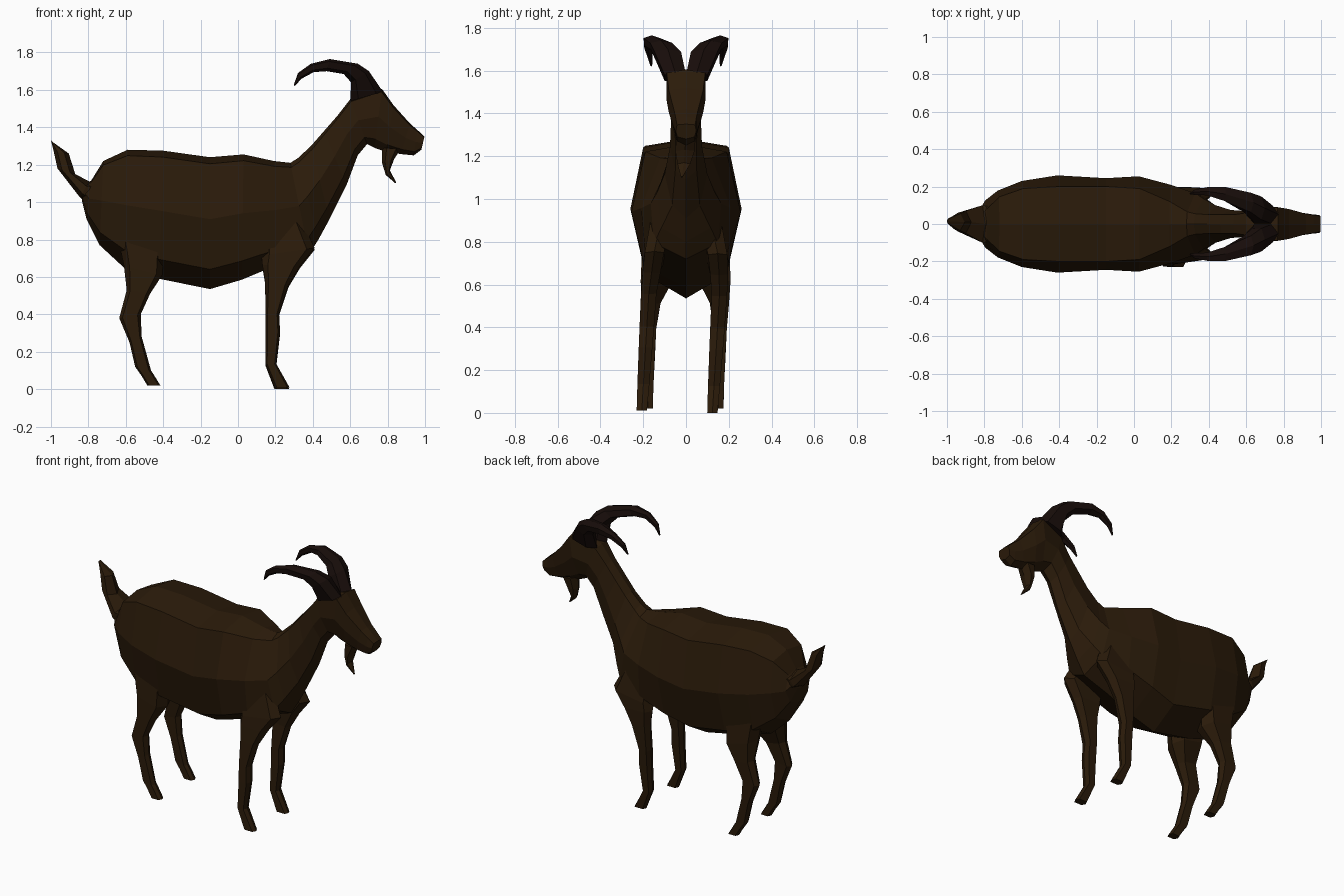
import bpy, bmesh


def material(name, rgb):
    m = bpy.data.materials.new(name)
    m.diffuse_color = (*rgb, 1)
    return m


FUR = material("brown_fur", (0.024, 0.011, 0.003))
HORN = material("dark_horn", (0.009, 0.004, 0.003))


def loft(name, sections, ts, mat, side=1):
    """Skin rings. Section: upper x, z, lower x, z, centre y, half widths at
    the fractions ts between the upper and the lower point."""
    bm = bmesh.new()
    rings = []
    for ax, az, bx, bz, cy, *ws in sections:
        at = lambda t, w: (ax + (bx - ax) * t, side * cy + w, az + (bz - az) * t)
        pts = [at(0, 0)] + [at(t, w) for t, w in zip(ts, ws)] + [at(1, 0)]
        pts += [at(t, -w) for t, w in reversed(list(zip(ts, ws)))]
        rings.append([bm.verts.new(p) for p in pts])
    n = len(rings[0])
    for a, b in zip(rings, rings[1:]):
        for i in range(n):
            j = (i + 1) % n
            bm.faces.new((a[i], a[j], b[j], b[i]))
    bm.faces.new(rings[0])
    bm.faces.new(rings[-1])
    bmesh.ops.recalc_face_normals(bm, faces=bm.faces)
    me = bpy.data.meshes.new(name)
    bm.to_mesh(me)
    bm.free()
    me.materials.append(mat)
    ob = bpy.data.objects.new(name, me)
    bpy.context.collection.objects.link(ob)
    return ob


# Torso, rump to chest
torso = [
    (-.81, 1.09, -.835, 1.01, 0, .05, .08, .05),
    (-.785, 1.115, -.81, .91, 0, .08, .125, .09),
    (-.72, 1.22, -.74, .77, 0, .145, .178, .14),
    (-.59, 1.28, -.61, .65, 0, .19, .23, .185),
    (-.40, 1.275, -.42, .59, 0, .20, .26, .20),
    (-.15, 1.24, -.15, .535, 0, .20, .245, .18),
    (.03, 1.255, .02, .585, 0, .19, .255, .195),
    (.19, 1.22, .20, .66, 0, .12, .21, .19),
    (.28, 1.21, .38, .72, 0, .065, .165, .15),
]
# Neck
neck = [
    (.32, 1.235, .43, .80, 0, .055, .135, .115),
    (.39, 1.30, .49, .91, 0, .05, .10, .065),
    (.46, 1.38, .58, 1.09, 0, .05, .075, .05),
    (.53, 1.46, .64, 1.25, 0, .05, .07, .05),
    (.60, 1.55, .69, 1.31, 0, .06, .08, .055),
]
# Head, brow to muzzle
head = [
    (.77, 1.605, .73, 1.29, 0, .09, .09, .05),
    (.83, 1.52, .79, 1.27, 0, .08, .08, .05),
    (.92, 1.42, .87, 1.257, 0, .055, .06, .045),
    (.96, 1.385, .94, 1.25, 0, .048, .052, .042),
    (.997, 1.35, .98, 1.28, 0, .042, .048, .04),
]
loft("body_neck_head", torso + neck + head, (.05, .47, .85), FUR)

# Tail, broad where it joins the rump
loft("tail", [
    (-.74, 1.13, -.79, .97, 0, .09, .09),
    (-.795, 1.11, -.845, 1.025, 0, .10, .09),
    (-.87, 1.15, -.965, 1.18, .01, .06, .05),
    (-.905, 1.26, -.985, 1.27, .01, .045, .035),
    (-.99, 1.32, -1.0, 1.33, .015, .012, .012),
], (.3, .75), FUR)

# Beard
loft("beard", [
    (.87, 1.285, .77, 1.29, 0, .045, .045),
    (.835, 1.23, .77, 1.21, -.005, .045, .035),
    (.812, 1.17, .79, 1.145, -.01, .03, .022),
    (.846, 1.105, .842, 1.10, -.02, .004, .004),
], (.25, .75), FUR)

# Horns: outer curve, inner curve, sweeping outward
horn = [
    (.775, 1.59, .60, 1.54, .05, .05, .05),
    (.70, 1.70, .605, 1.64, .085, .062, .06),
    (.64, 1.74, .565, 1.685, .115, .052, .05),
    (.49, 1.765, .475, 1.70, .16, .038, .034),
    (.39, 1.74, .405, 1.695, .175, .022, .02),
    (.32, 1.69, .34, 1.66, .17, .014, .012),
    (.298, 1.625, .303, 1.62, .162, .004, .004),
]
# Legs: front contour, back contour; the tops merge into the torso
front_leg = [
    (.30, .98, .14, .98, .10, .05, .05),
    (.41, .75, .125, .71, .148, .045, .05),
    (.33, .65, .13, .66, .158, .042, .042),
    (.27, .55, .145, .57, .165, .036, .036),
    (.22, .40, .147, .40, .165, .034, .034),
    (.225, .30, .147, .30, .165, .032, .032),
    (.205, .13, .147, .13, .165, .028, .028),
    (.275, .005, .195, .005, .165, .024, .024),
]
hind_leg = [
    (-.38, .90, -.66, .90, .14, .06, .05),
    (-.405, .61, -.61, .66, .135, .075, .065),
    (-.47, .51, -.595, .53, .16, .045, .04),
    (-.52, .40, -.635, .38, .165, .032, .03),
    (-.515, .28, -.58, .25, .165, .028, .028),
    (-.465, .10, -.55, .12, .165, .024, .024),
    (-.455, .085, -.515, .07, .165, .024, .024),
    (-.415, .02, -.485, .02, .165, .024, .024),
]
for label, side in (("left", 1), ("right", -1)):
    loft(label + "_horn", horn, (.2, .75), HORN, side)
    for name, secs, lean in (("front_leg", front_leg, .06), ("hind_leg", hind_leg, .02)):
        # each leg leans slightly toward -y going down
        leaned = [(*s[:4], s[4] - side * lean * max(0, .7 - s[1]), *s[5:]) for s in secs]
        ob = loft(label + "_" + name, leaned, (.15, .85), FUR, side)
        if name == "front_leg":
            ob.location.z = -.005 if side > 0 else .005
